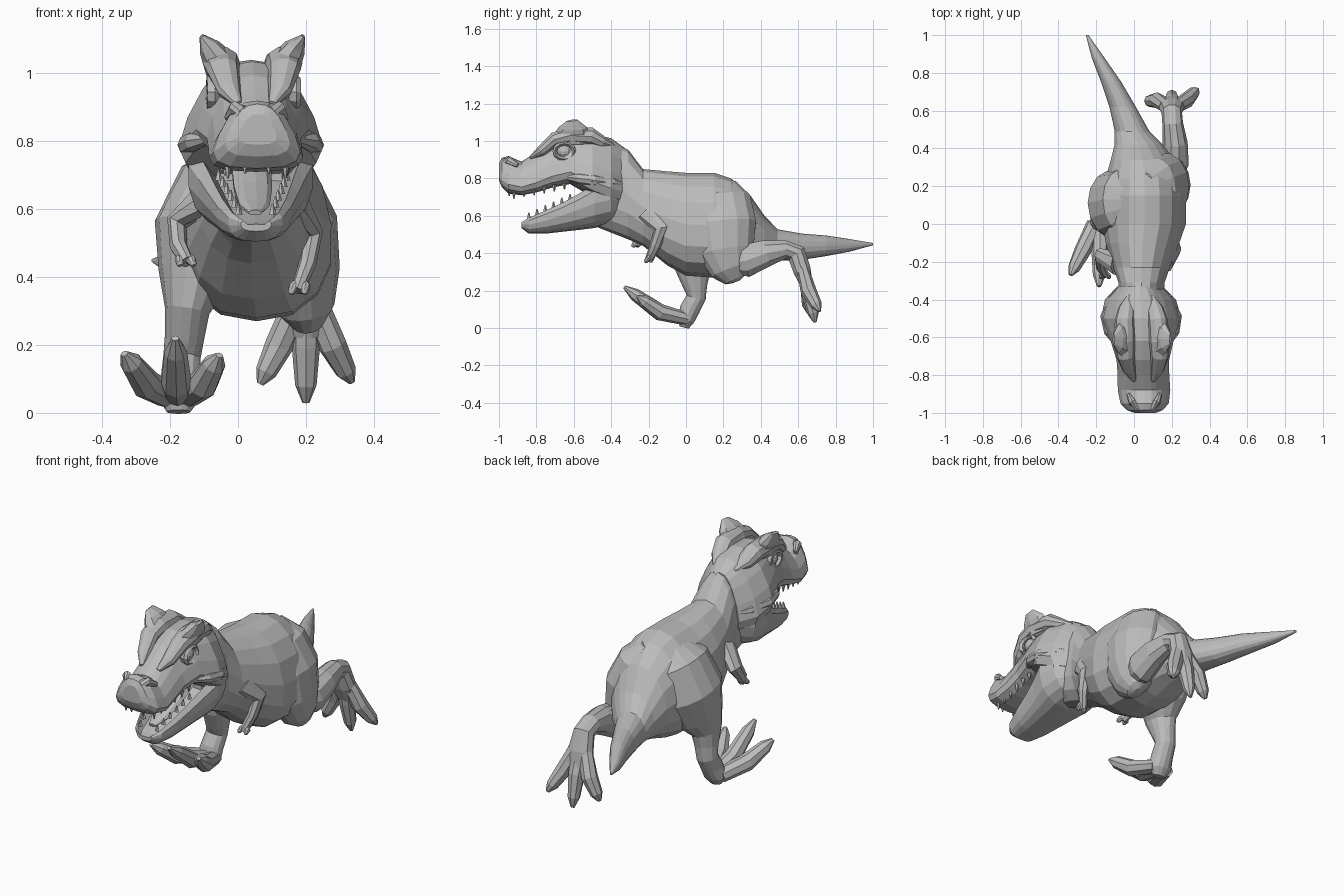
import bpy
import bmesh
import math
from mathutils import Vector

if "Cube" in bpy.data.objects:
    bpy.data.objects.remove(bpy.data.objects["Cube"], do_unlink=True)

skin = bpy.data.materials.new("stone_grey")
skin.use_nodes = True
GREY = (0.5, 0.5, 0.5, 1.0)
skin.diffuse_color = GREY
skin.node_tree.nodes["Principled BSDF"].inputs["Base Color"].default_value = GREY


def head_x(y):
    """Centre of the head, which turns slightly towards its left."""
    return .038 + .04 * (-.5 - y)


def bridge(name, rings):
    """Join a row of equal rings into a closed, flat-shaded object."""
    bm = bmesh.new()
    loops = [[bm.verts.new(p) for p in ring] for ring in rings]
    count = len(loops[0])
    for low, high in zip(loops, loops[1:]):
        for i in range(count):
            j = (i + 1) % count
            bm.faces.new((low[i], low[j], high[j], high[i]))
    bm.faces.new(loops[0])
    bm.faces.new(loops[-1])
    bmesh.ops.recalc_face_normals(bm, faces=bm.faces)
    mesh = bpy.data.meshes.new(name)
    bm.to_mesh(mesh)
    bm.free()
    mesh.materials.append(skin)
    obj = bpy.data.objects.new(name, mesh)
    bpy.context.collection.objects.link(obj)
    return obj


def soft(value, power):
    return math.copysign(abs(value) ** power, value)


def hull(name, stations, sides=16, power=.9, flare=.1, hollow=0):
    """Upright sections along y: (x, y, bottom, top, half width)."""
    rings = []
    for x, y, bottom, top, width in stations:
        middle, half = (top + bottom) / 2, (top - bottom) / 2
        ring = []
        for i in range(sides):
            angle = math.tau * i / sides
            c, s = soft(math.cos(angle), power), soft(math.sin(angle), power)
            dip = hollow * half if math.sin(angle) > .8 else 0
            ring.append((x + width * c * (1 - flare * s), y, middle + half * s - dip))
        rings.append(ring)
    return bridge(name, rings)


def limb(name, points, sides=9):
    """Tube along a path: (x, y, z, radius across, radius in depth)."""
    path = [Vector(p[:3]) for p in points]
    rings = []
    for i, (x, y, z, across, depth) in enumerate(points):
        tangent = (path[min(i + 1, len(path) - 1)] - path[max(i - 1, 0)]).normalized()
        side = Vector((1, 0, 0))
        side = (side - tangent * side.dot(tangent)).normalized()
        other = tangent.cross(side)
        rings.append([path[i] + side * across * math.cos(math.tau * k / sides)
                      + other * depth * math.sin(math.tau * k / sides) for k in range(sides)])
    return bridge(name, rings)


def toe(name, base, knuckle, tip, radius):
    """Tapering digit with a narrow claw at its end."""
    base, knuckle, tip = Vector(base), Vector(knuckle), Vector(tip)
    claw = knuckle.lerp(tip, .7)
    limb(name, [(*base, radius, radius * .8), (*knuckle, radius, radius),
                (*claw, radius * .75, radius * .75), (*tip, radius * .25, radius * .2)], sides=8)


# Neck, torso and tail in one sweep
hull("body", [
    (.04, -.5, .55, .93, .09), (.04, -.4, .51, .99, .12), (.04, -.31, .475, .955, .122),
    (.04, -.23, .44, .85, .15), (.045, -.1, .335, .838, .195), (.055, 0, .28, .83, .22),
    (.055, .15, .27, .83, .222), (.055, .24, .285, .8, .205), (.045, .34, .32, .715, .168),
    (.025, .42, .345, .6, .128), (-.01, .49, .36, .528, .092), (-.06, .62, .365, .505, .07),
    (-.12, .75, .385, .495, .054), (-.19, .88, .41, .475, .034), (-.248, 1, .443, .455, .007),
], flare=.14)

# Skull with the upper jaw
skull = [
    (-1, .79, .88, .05), (-.985, .755, .91, .084), (-.95, .72, .92, .112),
    (-.88, .71, .89, .122), (-.8, .725, .94, .12), (-.72, .75, .995, .122),
    (-.62, .77, 1.035, .146), (-.5, .7, 1.04, .187), (-.4, .66, 1.015, .165),
    (-.33, .65, .965, .105),
]
hull("skull", [(head_x(s[0]), *s) for s in skull], power=.7, flare=.4)

# Lower jaw with a sunken mouth floor
jaw = [
    (-.88, .535, .57, .045), (-.84, .505, .6, .08), (-.75, .505, .645, .11),
    (-.66, .515, .69, .132), (-.57, .525, .745, .157), (-.49, .535, .8, .184),
    (-.4, .56, .81, .172), (-.34, .6, .77, .11),
]
hull("lower_jaw", [(head_x(s[0]), *s) for s in jaw], power=.75, flare=-.12, hollow=.8)

tongue = [(-.5, .72, .06, .03), (-.62, .66, .058, .024), (-.74, .61, .046, .018),
          (-.81, .59, .02, .008)]
limb("tongue", [(head_x(s[0]), *s) for s in tongue])

# Teeth follow both lips
def tooth(name, x, y, z, length):
    x += head_x(y)
    limb(name, [(x, y, z, .012, .012), (x, y, z + length, .003, .003)], sides=5)


for s in (-1, 1):
    for i in range(6):
        t = i / 5
        tooth("upper_tooth", s * (.085 + .03 * t), -.92 + .27 * t,
              .735 + .04 * t, -.045 + .01 * t)
        tooth("lower_tooth", s * (.05 + .05 * t), -.84 + .22 * t,
              .585 + .1 * t, .032)
    tooth("front_tooth", s * .035, -.945, .74, -.035)

# Paired details of the face
for s in (-1, 1):
    def paired(name, points, sides=8):
        limb(name, [(head_x(y) + s * x, y, z, a, b) for x, y, z, a, b in points], sides)

    paired("brow", [(.05, -.83, .91, .012, .01), (.075, -.77, .95, .035, .03),
                    (.09, -.7, 1.01, .048, .04), (.092, -.62, 1.03, .055, .05),
                    (.088, -.51, 1.025, .052, .05), (.075, -.45, .995, .045, .035),
                    (.06, -.38, .97, .012, .01)], sides=10)
    paired("brow_horn", [(.085, -.61, 1.01, .055, .11), (.125, -.605, 1.075, .034, .075),
                         (.15, -.61, 1.11, .007, .03)])
    paired("cheek_ridge", [(.12, -.66, .81, .01, .012), (.17, -.57, .8, .03, .03),
                           (.186, -.49, .79, .03, .032), (.15, -.39, .775, .02, .03),
                           (.11, -.34, .77, .01, .01)])
    paired("nostril_ridge", [(.015, -.975, .85, .008, .01), (.04, -.965, .89, .022, .022),
                             (.064, -.945, .895, .022, .024), (.085, -.9, .87, .01, .012)])
    lid = []
    for i in range(13):
        a = math.tau * i / 12
        lid.append((.12, -.65 + .052 * math.cos(a), .945 + .042 * math.sin(a), .02, .012))
    paired("eyelid", lid, sides=5)

    bpy.ops.mesh.primitive_uv_sphere_add(segments=12, ring_count=8, radius=.04,
                                         location=(head_x(-.65) + s * .096, -.65, .945))
    eye = bpy.context.object
    eye.name = "eyeball"
    eye.data.materials.append(skin)

# Trailing leg, kicked up behind
limb("trailing_thigh", [
    (.07, .17, .77, .04, .1), (.12, .18, .68, .11, .17), (.163, .2, .55, .132, .18),
    (.183, .21, .41, .118, .158), (.2, .24, .31, .085, .11), (.205, .265, .26, .045, .06),
    (.205, .27, .248, .015, .02),
], sides=14)
limb("trailing_shank", [
    (.2, .2, .35, .04, .05), (.215, .32, .36, .075, .092), (.218, .43, .4, .066, .075),
    (.205, .53, .42, .055, .052), (.2, .59, .4, .054, .055), (.2, .62, .31, .07, .05),
    (.2, .645, .23, .06, .035),
], sides=10)
for tip_x, tip_y, tip_z in ((.065, .65, .085), (.2, .69, .03), (.335, .715, .09)):
    toe("trailing_toe", (.2 + (tip_x - .2) * .22, .625, .31),
        (.2 + (tip_x - .2) * .58, .655, .2), (tip_x, tip_y, tip_z), .042)

# Leading leg, landing on its heel
limb("leading_leg", [
    (-.005, .13, .77, .04, .1), (-.055, .125, .68, .12, .17), (-.108, .105, .53, .142, .185),
    (-.13, .07, .4, .105, .145), (-.15, .035, .3, .066, .095), (-.158, .05, .22, .058, .065),
    (-.165, .055, .165, .055, .053), (-.17, .02, .1, .058, .055), (-.175, 0, .045, .064, .047),
    (-.175, -.01, .003, .035, .025),
], sides=14)
for tip_x, tip_y, tip_z in ((-.335, -.27, .175), (-.185, -.33, .22), (-.055, -.26, .17)):
    toe("leading_toe", (-.175 + (tip_x + .175) * .2, 0, .05),
        (-.175 + (tip_x + .175) * .6, -.14, .085), (tip_x, tip_y, tip_z), .045)

# Small arms with two fingers each
arms = {
    "left": ((.165, -.2, .62), (.218, -.13, .53), (.205, -.165, .44), (.175, -.2, .36)),
    "right": ((-.09, -.21, .64), (-.18, -.17, .56), (-.175, -.23, .49), (-.15, -.27, .445)),
}
for label, (shoulder, elbow, wrist, hand) in arms.items():
    limb(label + "_arm", [(*shoulder, .045, .07), (*elbow, .033, .042),
                          (*wrist, .026, .03), (*hand, .02, .022)], sides=8)
    for s in (-1, 1):
        start = Vector(wrist).lerp(Vector(hand), .6)
        end = Vector(hand) + Vector((s * .02, -.02, -.01))
        toe(label + "_finger", start, start.lerp(end, .5) + Vector((s * .008, 0, 0)), end, .015)
